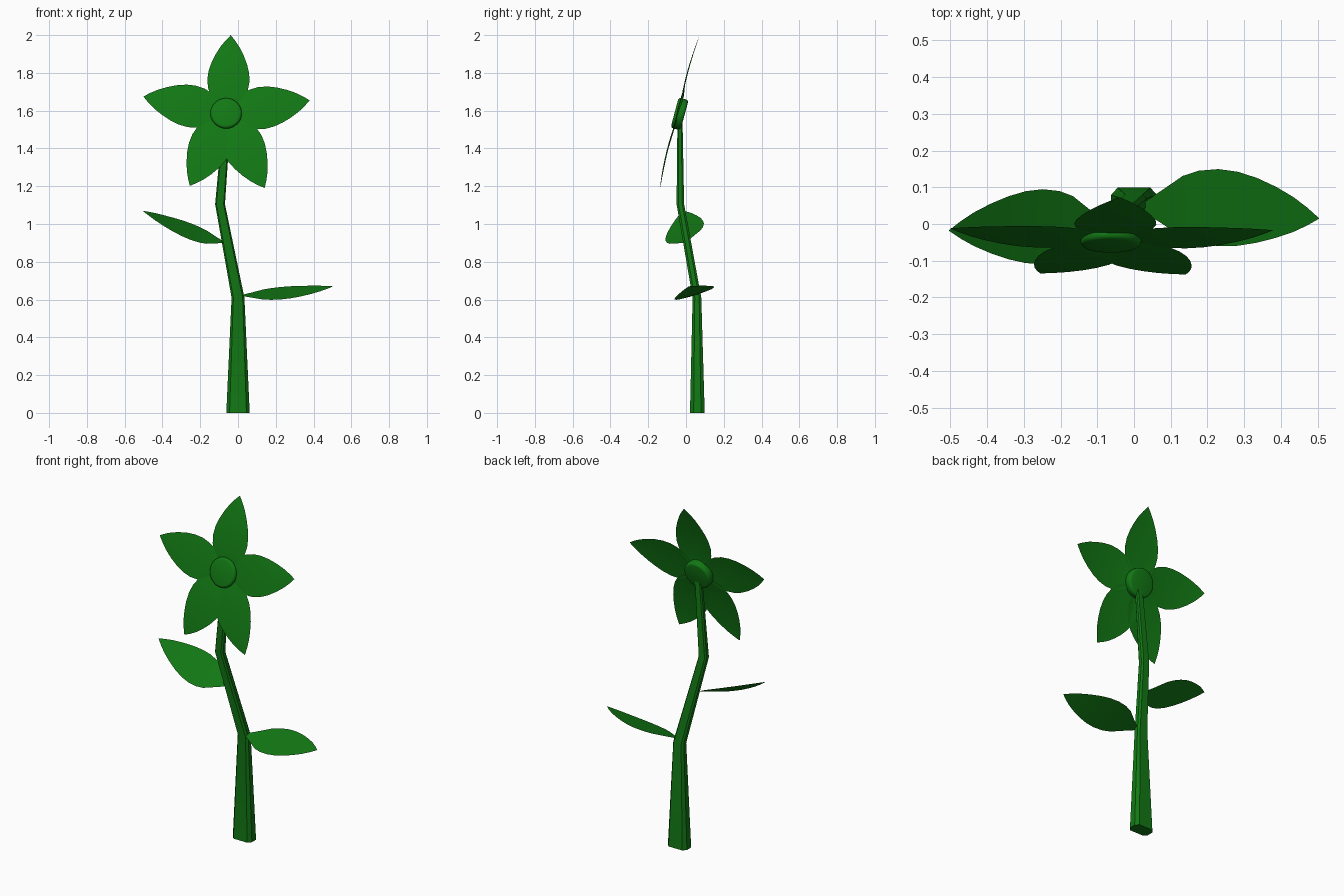
import bpy, bmesh, math
from mathutils import Vector

old = bpy.data.objects.get("Cube")
if old:
    bpy.data.objects.remove(old, do_unlink=True)

# Single plant colour
green = bpy.data.materials.new("leaf green")
green.use_nodes = True
COLOUR = (0.006, 0.19, 0.007, 1)
green.diffuse_color = COLOUR
shader = green.node_tree.nodes["Principled BSDF"]
shader.inputs["Base Color"].default_value = COLOUR
shader.inputs["Roughness"].default_value = 0.8


def finish(name, bm, angle=40):
    bmesh.ops.recalc_face_normals(bm, faces=bm.faces)
    mesh = bpy.data.meshes.new(name)
    bm.to_mesh(mesh)
    bm.free()
    mesh.materials.append(green)
    obj = bpy.data.objects.new(name, mesh)
    bpy.context.collection.objects.link(obj)
    bpy.ops.object.select_all(action='DESELECT')
    obj.select_set(True)
    bpy.context.view_layer.objects.active = obj
    bpy.ops.object.shade_smooth_by_angle(angle=math.radians(angle))
    return obj


# Half-width of a leaf blade along its length, as fractions
OUTLINE = [(0, .12), (.1, .42), (.22, .8), (.31, .94), (.42, 1), (.53, .96),
           (.64, .84), (.75, .66), (.85, .45), (.93, .23)]
MID = 0.4


def blade(name, base, mid, tip, side, cup=0.0):
    """Thin pointed blade along a curve through base, mid and tip."""
    base, mid, tip, side = map(Vector, (base, mid, tip, side))
    normal = (tip - base).cross(side).normalized()

    def axis(t):
        return (base * (t - MID) * (t - 1) / MID
                + mid * t * (t - 1) / (MID * (MID - 1))
                + tip * t * (t - MID) / (1 - MID))

    bm = bmesh.new()
    rows = []
    for t, w in OUTLINE:
        c = axis(t)
        rows.append([bm.verts.new(c + side * w * s + normal * cup * w * (1 - abs(s)))
                     for s in (-1, 0, 1)])
    for a, b in zip(rows, rows[1:]):
        for i in range(2):
            bm.faces.new((a[i], a[i + 1], b[i + 1], b[i]))
    end = bm.verts.new(tip)
    for i in range(2):
        bm.faces.new((rows[-1][i], rows[-1][i + 1], end))
    return finish(name, bm)


# Bent, tapering stem: centre x, y, z, half-width in x and y
bm = bmesh.new()
rings = []
for x, y, z, rx, ry in [(0, .06, 0, .062, .039), (0, .058, .61, .034, .023),
                        (-.095, -.03, 1.105, .026, .02), (-.057, -.032, 1.58, .02, .013)]:
    ring = []
    for px, py in [(1, .5), (.72, 1), (-.72, 1), (-1, .5),
                   (-1, -.5), (-.72, -1), (.72, -1), (1, -.5)]:
        ring.append(bm.verts.new((x + px * rx, y + py * ry, z)))
    rings.append(ring)
for a, b in zip(rings, rings[1:]):
    for i in range(8):
        j = (i + 1) % 8
        bm.faces.new((a[i], a[j], b[j], b[i]))
bm.faces.new(rings[0])
bm.faces.new(rings[-1])
finish("stem", bm, 35)

# Two stem leaves
blade("lower_left_leaf", (.025, .045, .622), (.22, .045, .633),
      (.505, .015, .67), (0, .105, .033))
blade("upper_right_leaf", (-.08, -.005, .905), (-.24, -.007, .956),
      (-.505, -.018, 1.07), (0, .102, .044))

# Five petals in a plane leaning back
CENTRE = Vector((-.06, -.035, 1.585))
LEAN = .26
for name, deg, length in [("top_petal", 87, .415), ("left_petal", 9, .445),
                          ("lower_left_petal", -63, .443),
                          ("lower_right_petal", -117, .43),
                          ("right_petal", 168.5, .45)]:
    c, s = math.cos(math.radians(deg)), math.sin(math.radians(deg))
    along = Vector((c, LEAN * s, s)) * length
    blade(name, CENTRE, CENTRE + along * MID + Vector((0, -.01, 0)), CENTRE + along,
          (-s * .112, LEAN * c * .112, c * .112), .006)

# Flower centre: bevelled disc
bm = bmesh.new()
bmesh.ops.create_cone(bm, cap_ends=True, segments=32, radius1=.083, radius2=.083, depth=.054)
rims = [e for e in bm.edges if abs(e.verts[0].co.z - e.verts[1].co.z) < .001]
bmesh.ops.bevel(bm, geom=rims, offset=.014, segments=3, affect='EDGES', profile=.5)
disc = finish("flower_centre", bm, 50)
disc.location = (-.063, -.034, 1.583)
disc.rotation_euler.x = math.radians(75)
